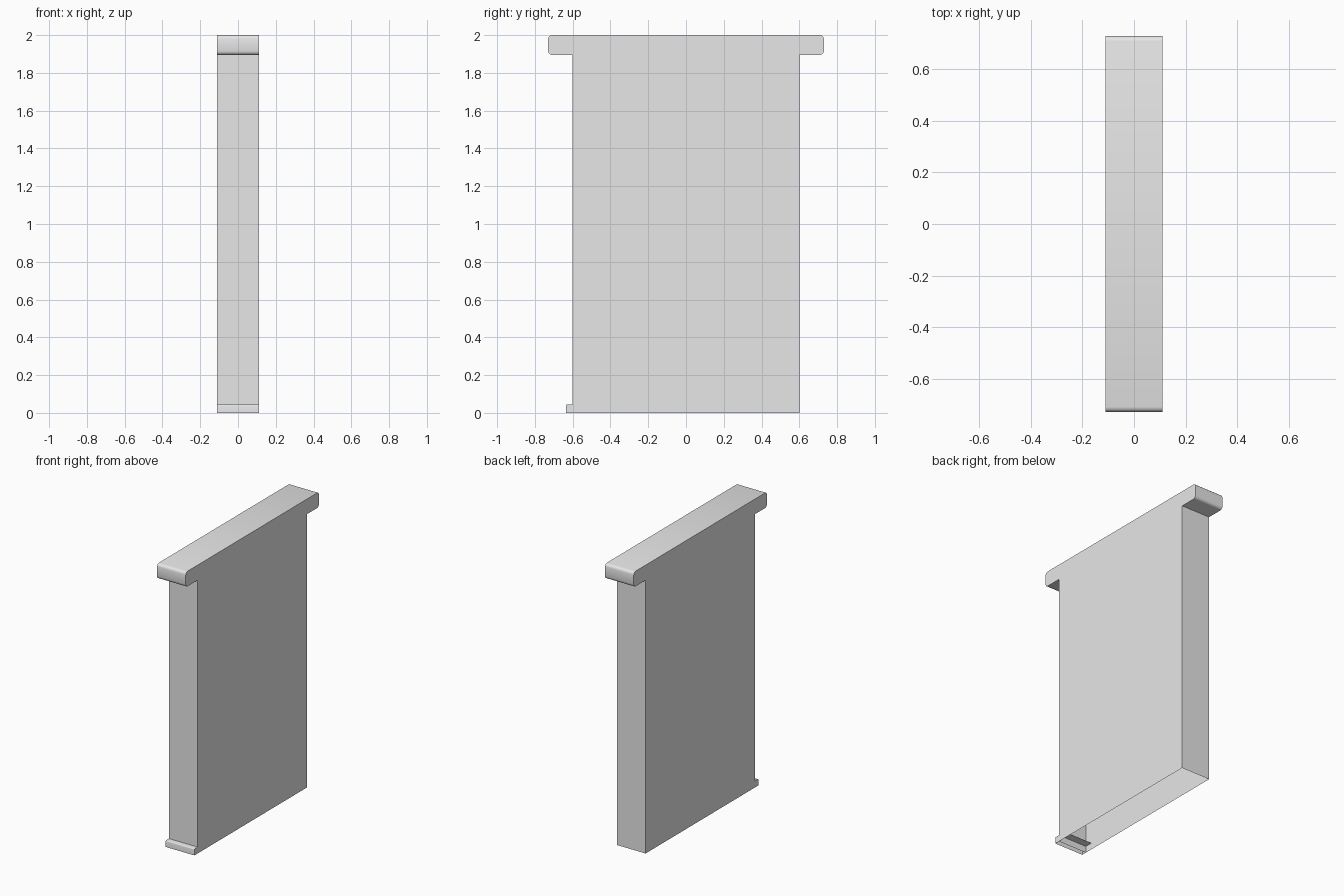
import bpy
import bmesh
import math
from mathutils import Vector

cube = bpy.data.objects.get("Cube")
if cube:
    bpy.data.objects.remove(cube, do_unlink=True)

HALF_X = 0.11

# Single plain grey for the whole panel
grey = bpy.data.materials.new("plain_grey")
grey.use_nodes = True
grey.diffuse_color = (0.8, 0.8, 0.8, 1)
grey.node_tree.nodes["Principled BSDF"].inputs["Base Color"].default_value = (0.8, 0.8, 0.8, 1)


def box(name, y0, y1, z0, z1, open_sides=(), rounded=None, radius=0.0):
    """Full-thickness box; drops the open sides and rounds the chosen cross edges."""
    bm = bmesh.new()
    bmesh.ops.create_cube(bm, size=1)
    for v in bm.verts:
        v.co = Vector((v.co.x * 2 * HALF_X,
                       y0 + (v.co.y + 0.5) * (y1 - y0),
                       z0 + (v.co.z + 0.5) * (z1 - z0)))
    bm.normal_update()
    gone = [f for f in bm.faces
            if any(f.normal.dot(Vector(d)) > 0.9 for d in open_sides)]
    bmesh.ops.delete(bm, geom=gone, context='FACES')
    if rounded:
        edges = [e for e in bm.edges
                 if abs(e.verts[0].co.x - e.verts[1].co.x) > HALF_X
                 and rounded(e.verts[0].co)]
        bmesh.ops.bevel(bm, geom=edges, offset=radius, segments=3,
                        profile=0.5, affect='EDGES')
    mesh = bpy.data.meshes.new(name)
    bm.to_mesh(mesh)
    bm.free()
    mesh.materials.append(grey)
    obj = bpy.data.objects.new(name, mesh)
    bpy.context.collection.objects.link(obj)
    bpy.ops.object.select_all(action='DESELECT')
    obj.select_set(True)
    bpy.context.view_layer.objects.active = obj
    bpy.ops.object.shade_smooth_by_angle(angle=math.radians(40))
    return obj


DOWN, UP, BACK = (0, 0, -1), (0, 0, 1), (0, 1, 0)

# Hollow body, open underneath
box("panel_body", -0.6, 0.6, 0, 1.9, open_sides=(DOWN, UP))

# Overhanging cap with rounded ends
box("top_cap", -0.73, 0.73, 1.895, 2.0, rounded=lambda co: True, radius=0.02)

# Small foot ledge along the front, open underneath and behind
box("front_foot_ledge", -0.635, -0.545, 0, 0.045, open_sides=(DOWN, BACK),
    rounded=lambda co: co.y < -0.6 and co.z > 0.02, radius=0.006)
